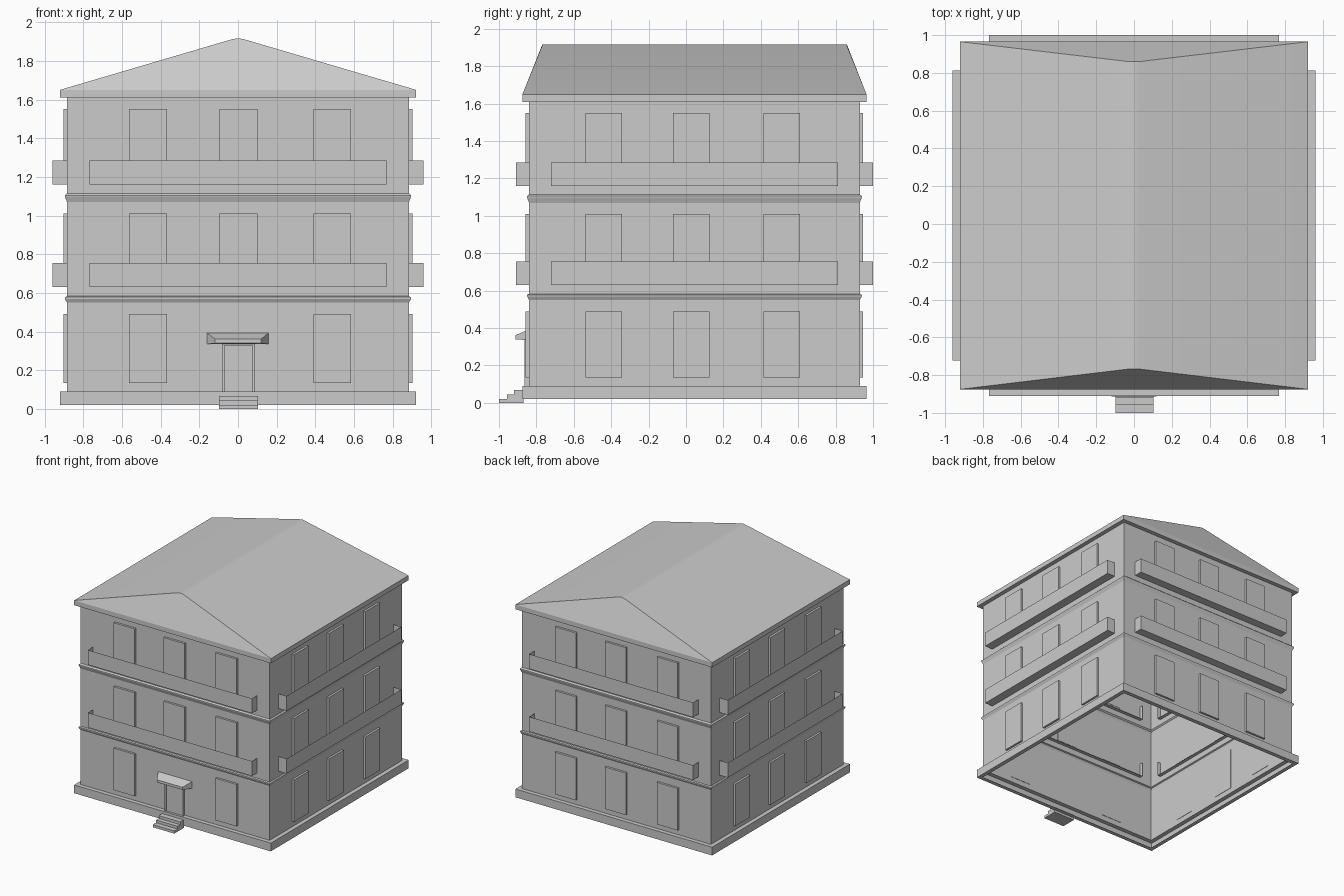
import bpy, bmesh
from mathutils import Matrix, Vector

if "Cube" in bpy.data.objects:
    bpy.data.objects.remove(bpy.data.objects["Cube"])

CY = 0.045            # centre of the building in y
HALF = 0.884          # half width of the walls


def make(name, verts, faces):
    me = bpy.data.meshes.new(name)
    bm = bmesh.new()
    vs = [bm.verts.new(v) for v in verts]
    for f in faces:
        bm.faces.new([vs[i] for i in f])
    bmesh.ops.recalc_face_normals(bm, faces=bm.faces)
    bm.to_mesh(me)
    bm.free()
    ob = bpy.data.objects.new(name, me)
    bpy.context.collection.objects.link(ob)
    return ob


BOX = [(0, 3, 2, 1), (0, 1, 5, 4), (3, 0, 4, 7), (1, 2, 6, 5), (2, 3, 7, 6), (4, 5, 6, 7)]


def box(name, x0, x1, y0, y1, z0, z1, faces=BOX):
    verts = [(x, y, z) for z in (z0, z1) for x, y in ((x0, y0), (x1, y0), (x1, y1), (x0, y1))]
    return make(name, verts, faces)


def on_side(ob, k):
    """Turn a part made for the front wall to side k (0 front, 1 right, 2 back, 3 left)."""
    ob.matrix_world = Matrix.Translation((0, CY, 0)) @ Matrix.Rotation(k * 1.5707963, 4, 'Z')


def sweep(name, profile):
    """Rectangular shell from (outward offset, z) points."""
    verts, faces = [], []
    for o, z in profile:
        h = HALF + o
        verts += [(-h, CY - h, z), (h, CY - h, z), (h, CY + h, z), (-h, CY + h, z)]
    for r in range(len(profile) - 1):
        for i in range(4):
            j = (i + 1) % 4
            faces.append((r * 4 + i, r * 4 + j, r * 4 + 4 + j, r * 4 + 4 + i))
    return make(name, verts, faces)


# Walls with plinth and two string courses, open underneath
sweep("walls", [(0, 0.02), (0.036, 0.02), (0.036, 0.09), (0, 0.09),
                (0, 0.55), (0.011, 0.57), (0.011, 0.578), (0, 0.583),
                (0, 1.07), (0.011, 1.098), (0.011, 1.105), (0, 1.115), (0, 1.61)])

# Eaves board
sweep("eaves", [(0, 1.61), (0.036, 1.61), (0.036, 1.65)])

# Hipped roof with a narrow softened ridge
e = HALF + 0.036
roof = make("roof",
            [(-e, CY - e, 1.65), (e, CY - e, 1.65), (e, CY + e, 1.65), (-e, CY + e, 1.65)] +
            [(x, y, z) for y in (-0.768, 0.86)
             for x, z in ((-0.03, 1.912), (0, 1.917), (0.03, 1.912))],
            [(0, 1, 6, 5, 4), (2, 3, 7, 8, 9), (1, 2, 9, 6), (3, 0, 4, 7),
             (4, 5, 8, 7), (5, 6, 9, 8)])
roof.data.update()
bpy.context.view_layer.objects.active = roof
roof.select_set(True)
bpy.ops.object.shade_smooth_by_angle(angle=0.4)
roof.select_set(False)

# Windows and balconies on every side
OPEN_TRAY = [BOX[0], BOX[1], BOX[2], BOX[3]]
for k, side in enumerate(("front", "right", "back", "left")):
    shift = -0.02 if k % 2 else 0.0
    for floor, top in enumerate((0.49, 1.01, 1.55)):
        for col, c in enumerate((-0.465, 0.0025, 0.4875)):
            if k == 0 and floor == 0 and col == 1:
                continue          # front door goes here
            u = c + shift
            on_side(box(f"{side}_window_{floor}_{col}", u - 0.098, u + 0.098,
                        -HALF - 0.018, -HALF + 0.003, top - 0.355, top), k)
    for floor, z in enumerate((0.63, 1.16)):
        on_side(box(f"{side}_balcony_{floor}", -0.767, 0.767,
                    -0.96 if k % 2 else -0.955, -HALF + 0.03, z, z + 0.125, OPEN_TRAY), k)

# Front door: two posts, lintel and leaf
yw = CY - HALF
box("door_post_left", -0.082, -0.069, yw - 0.025, yw, 0.09, 0.34)
box("door_post_right", 0.076, 0.089, yw - 0.025, yw, 0.09, 0.34)
box("door_lintel", -0.069, 0.076, yw - 0.025, yw, 0.328, 0.34)
box("door_leaf", -0.069, 0.076, yw - 0.017, yw, 0.09, 0.328)

# Canopy tapering toward the front
make("door_canopy",
     [(-0.12, -0.912, 0.34), (0.12, -0.912, 0.34), (0.157, yw, 0.335), (-0.16, yw, 0.335),
      (-0.12, -0.912, 0.362), (0.12, -0.912, 0.362), (0.157, yw, 0.393), (-0.16, yw, 0.393)], BOX)

# Entrance steps from a stair profile
prof = [(-1.0, 0), (-1.0, 0.022), (-0.957, 0.022), (-0.957, 0.045),
        (-0.92, 0.045), (-0.92, 0.068), (-0.87, 0.068), (-0.87, 0)]
n = len(prof)
make("entrance_steps", [(x, y, z) for x in (-0.097, 0.104) for y, z in prof],
     [tuple(range(n)), tuple(range(n, 2 * n))] +
     [(i, (i + 1) % n, n + (i + 1) % n, n + i) for i in range(n)])
